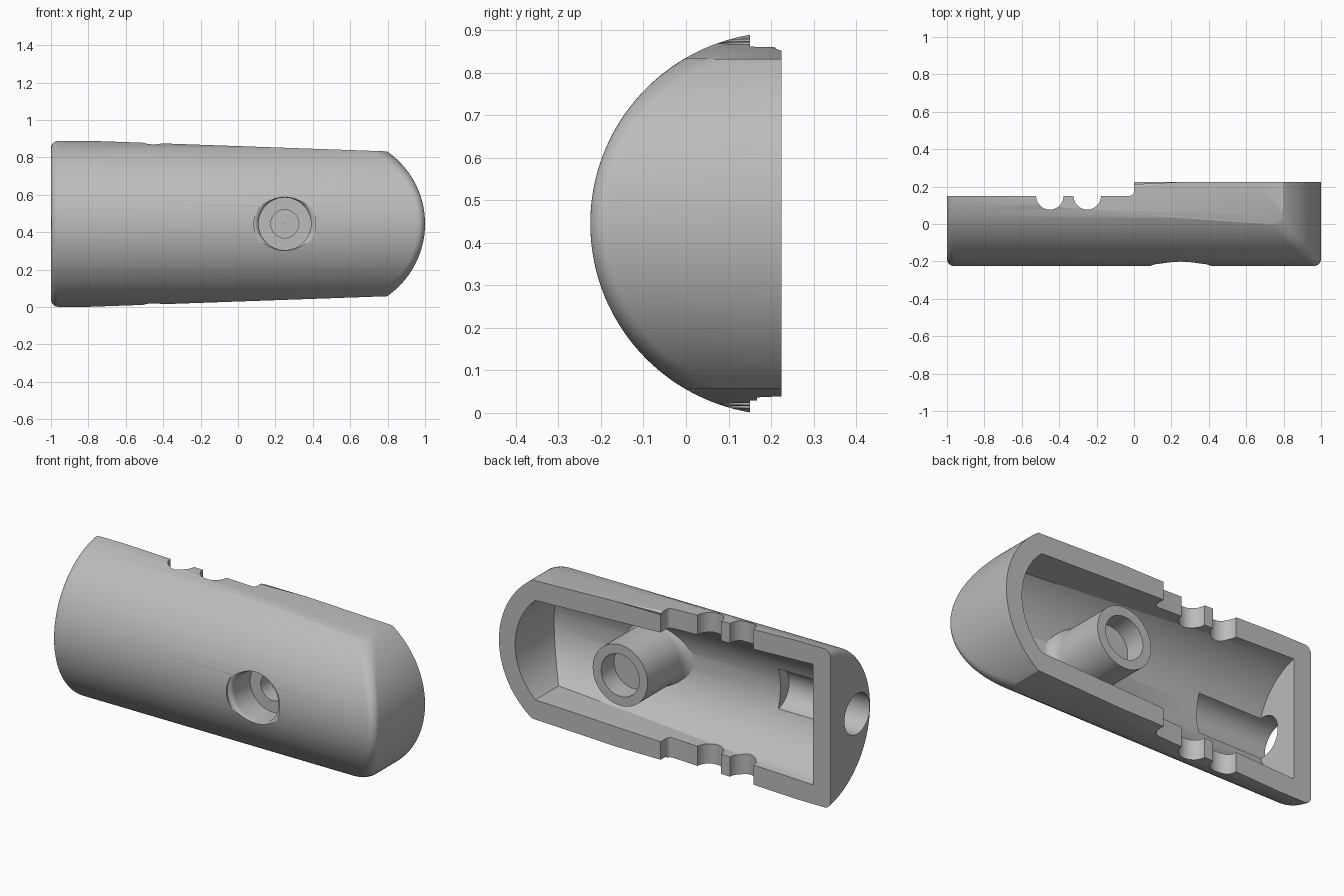
import bpy, bmesh
from math import sin, cos, pi, sqrt, radians

if "Cube" in bpy.data.objects:
    bpy.data.objects.remove(bpy.data.objects["Cube"])

MID = 0.445       # height of the long axis
BACK = 0.225      # y of the long axis and of the tall back rim
REST = 0.15       # y of the lowered back rim

grey = bpy.data.materials.new("plain grey")
grey.use_nodes = True
grey.diffuse_color = (0.5, 0.5, 0.5, 1)
grey.node_tree.nodes["Principled BSDF"].inputs["Base Color"].default_value = (0.5, 0.5, 0.5, 1)


def bridge(name, loops, wrap=False):
    """Skin a row of equal closed loops, capping the ends unless they wrap."""
    bm = bmesh.new()
    rings = [[bm.verts.new(p) for p in loop] for loop in loops]
    pairs = list(zip(rings, rings[1:]))
    if wrap:
        pairs.append((rings[-1], rings[0]))
    else:
        bm.faces.new(rings[0])
        bm.faces.new(rings[-1])
    for a, b in pairs:
        for i in range(len(a)):
            j = (i + 1) % len(a)
            bm.faces.new((a[i], a[j], b[j], b[i]))
    bmesh.ops.recalc_face_normals(bm, faces=bm.faces)
    mesh = bpy.data.meshes.new(name)
    bm.to_mesh(mesh)
    bm.free()
    obj = bpy.data.objects.new(name, mesh)
    bpy.context.collection.objects.link(obj)
    mesh.materials.append(grey)
    return obj


def combine(target, tool, operation="DIFFERENCE"):
    mod = target.modifiers.new("combine", "BOOLEAN")
    mod.operation, mod.object, mod.solver = operation, tool, "EXACT"
    bpy.context.view_layer.objects.active = target
    bpy.ops.object.modifier_apply(modifier=mod.name)
    bpy.data.objects.remove(tool)


def arc(start, end, steps):
    return [radians(start + (end - start) * i / steps) for i in range(steps + 1)]


def circle(u, v, radius, steps=64):
    return [(u + radius * cos(a), v + radius * sin(a)) for a in arc(0, 360, steps)[:-1]]


def trough(name, radius, left, end_radius, fillet, top):
    """Half round bar with a flat left end and an arched right end."""
    turns = arc(0, 90, 8) if fillet else [0]
    loops = []
    for t in arc(-82, 82, 72):
        # (x, radius) outline: rounded left edge, then rounded right edge
        outline = [(left + fillet * (1 - cos(a)), radius - fillet * (1 - sin(a))) for a in turns]
        for a in reversed(turns):
            r = radius - fillet * (1 - sin(a))
            e = end_radius - fillet * (1 - cos(a))
            outline.append((0.53 + sqrt(max(0, e * e - (r * sin(t)) ** 2)), r))
        loop = [(x, BACK - r * cos(t), MID + r * sin(t)) for x, r in outline]
        # straight walls up to the open back
        loop.append((loop[-1][0], top, loop[-1][2]))
        loop.append((left, top, loop[0][2]))
        loops.append(loop)
    return bridge(name, loops)


def taper_sides(obj, inset):
    """Trim both long sides to straight walls that narrow to the right."""
    for side in (-1, 1):
        wall = [(x, MID + side * (0.4155 - 0.0355 * x - inset)) for x in (-1.2, 1.2)]
        outline = wall + [(1.2, MID + side), (-1.2, MID + side)]
        combine(obj, bridge("side_trim", [[(x, y, z) for x, z in outline] for y in (-0.6, 0.6)]))


def along_z(outline):
    return bridge("rim_cutter", [[(x, y, z) for x, y in outline] for z in (-0.2, 1.2)])


def disc(name, radius, y0, y1):
    return bridge(name, [[(x, y, z) for x, z in circle(0.25, MID, radius)] for y in (y0, y1)])


def turned(name, profile):
    """Closed (radius, y) outline turned about the screw axis."""
    return bridge(name, [[(0.25 + r * cos(a), y, MID + r * sin(a)) for r, y in profile]
                         for a in arc(0, 360, 64)[:-1]], wrap=True)


# Outer shell and hollow
shell = trough("handle_shell", 0.45, -1, 0.47, 0.04, BACK)
taper_sides(shell, 0)
hollow = trough("hollow", 0.345, -0.89, 0.37, 0, 0.4)
taper_sides(hollow, 0.11)
combine(shell, hollow)

# Lowered rim with a rounded inner corner, and two round notches
corner = [(-0.025 + 0.025 * sin(a), REST + 0.025 * (1 - cos(a))) for a in arc(0, 90, 8)]
combine(shell, along_z([(-1.2, REST)] + corner + [(0, 0.5), (-1.2, 0.5)]))
for x in (-0.45, -0.25):
    combine(shell, along_z(circle(x, REST, 0.073)))

# Cable hole through the left end, running on as a groove in the floor
combine(shell, bridge("cable_bore", [[(x, y, z) for y, z in circle(-0.085, MID, 0.113)]
                                     for x in (-1.2, -0.5)]))

# Screw boss with a flared foot; the thin core is bored out below
foot = [(0.235 - 0.065 * sin(a), -0.057 - 0.065 * cos(a)) for a in arc(0, 90, 8)]
combine(shell, turned("screw_boss", foot + [(0.17, BACK), (0.001, BACK), (0.001, -0.14), (0.235, -0.14)]),
        "UNION")

# Front recess with a softened lip, through hole, back recess
lip = [(0.165 - 0.025 * sin(a), -0.215 + 0.025 * (1 - cos(a))) for a in arc(0, 90, 6)]
combine(shell, turned("front_recess", [(0.001, -0.3), (0.165, -0.3)] + lip + [(0.14, -0.05), (0.001, -0.05)]))
combine(shell, disc("through_hole", 0.075, -0.3, 0.3))
combine(shell, disc("back_recess", 0.118, 0.11, 0.3))

# Smooth curves, crisp edges
bpy.ops.object.select_all(action="DESELECT")
shell.select_set(True)
bpy.context.view_layer.objects.active = shell
bpy.ops.object.shade_smooth_by_angle(angle=radians(25))
